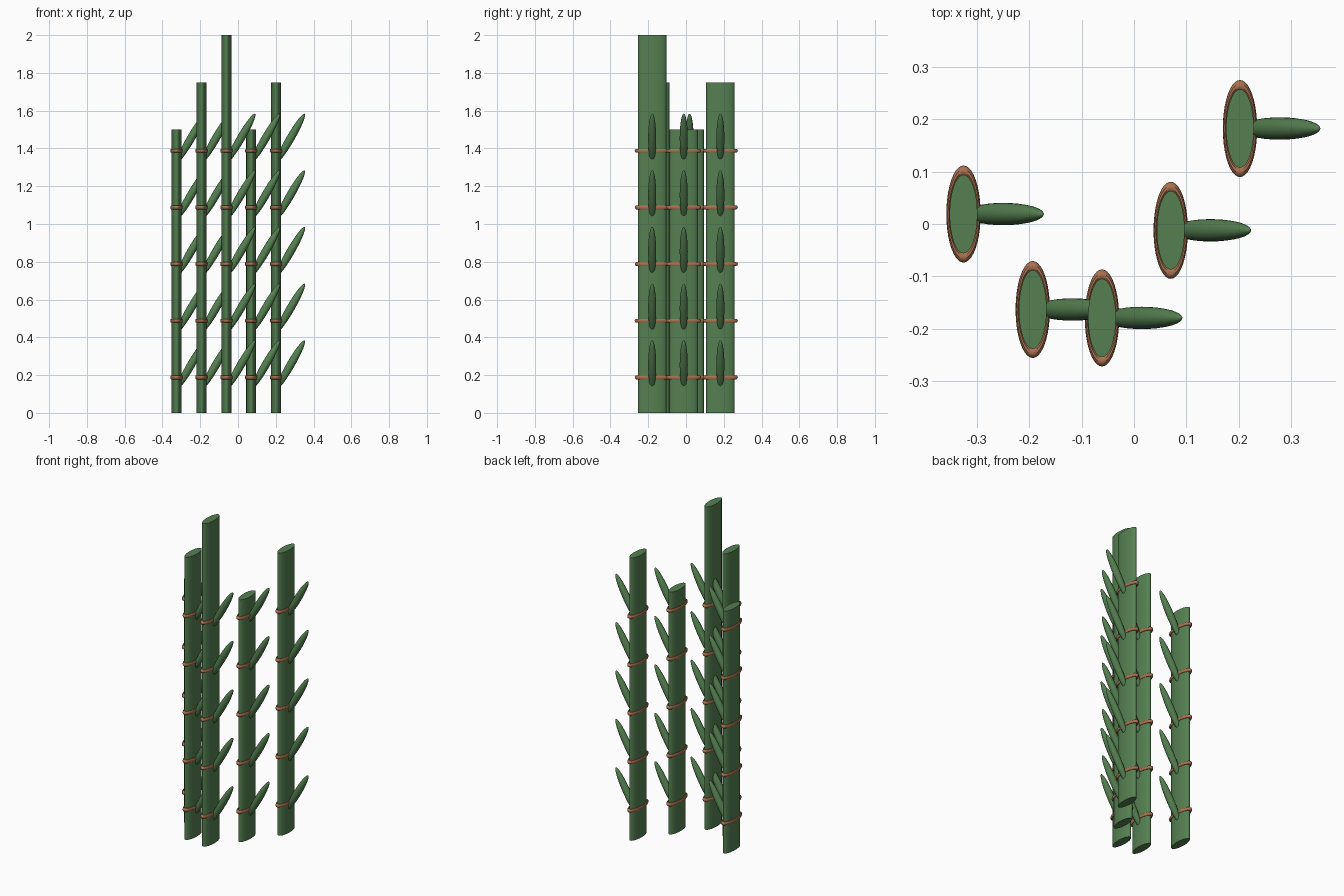
import bpy
import math

if "Cube" in bpy.data.objects:
    bpy.data.objects.remove(bpy.data.objects["Cube"])

SQUASH = 0.354          # stalks and rings are flattened along x
RADIUS = 0.075
# x, y, height of each stalk
STALKS = [(-0.325, 0.019, 1.5), (-0.193, -0.163, 1.75), (-0.061, -0.179, 2.0),
          (0.070, -0.012, 1.5), (0.202, 0.182, 1.75)]
NODE_HEIGHTS = [0.188 + 0.3 * i for i in range(5)]


def material(name, rgb):
    mat = bpy.data.materials.new(name)
    mat.diffuse_color = (*rgb, 1)
    mat.use_nodes = True
    mat.node_tree.nodes["Principled BSDF"].inputs["Base Color"].default_value = mat.diffuse_color
    return mat


green = material("bamboo green", (0.09, 0.215, 0.082))
brown = material("ring brown", (0.40, 0.165, 0.08))


def finish(name, mat, scale):
    ob = bpy.context.object
    ob.name = name
    ob.scale = scale
    ob.data.materials.append(mat)
    bpy.ops.object.transform_apply(location=False, rotation=False, scale=True)
    bpy.ops.object.shade_smooth_by_angle(angle=math.radians(40))
    return ob


for n, (x, y, height) in enumerate(STALKS, 1):
    # flattened stalk
    bpy.ops.mesh.primitive_cylinder_add(vertices=32, radius=RADIUS, depth=height,
                                        location=(x, y, height / 2))
    finish(f"stalk_{n}", green, (SQUASH, 1, 1))

    for k, z in enumerate(NODE_HEIGHTS, 1):
        # node ring around the stalk
        bpy.ops.mesh.primitive_torus_add(major_segments=40, minor_segments=10,
                                         major_radius=0.082, minor_radius=0.0105,
                                         location=(x, y, z))
        finish(f"ring_{n}_{k}", brown, (SQUASH, 1, 1))

        # leaf leaning outwards to +x
        bpy.ops.mesh.primitive_uv_sphere_add(segments=24, ring_count=16, radius=1,
                                             location=(x + 0.076, y, z + 0.066))
        leaf = finish(f"leaf_{n}_{k}", green, (0.0213, 0.0213, 0.15))
        leaf.rotation_euler = (0, math.radians(30), 0)
